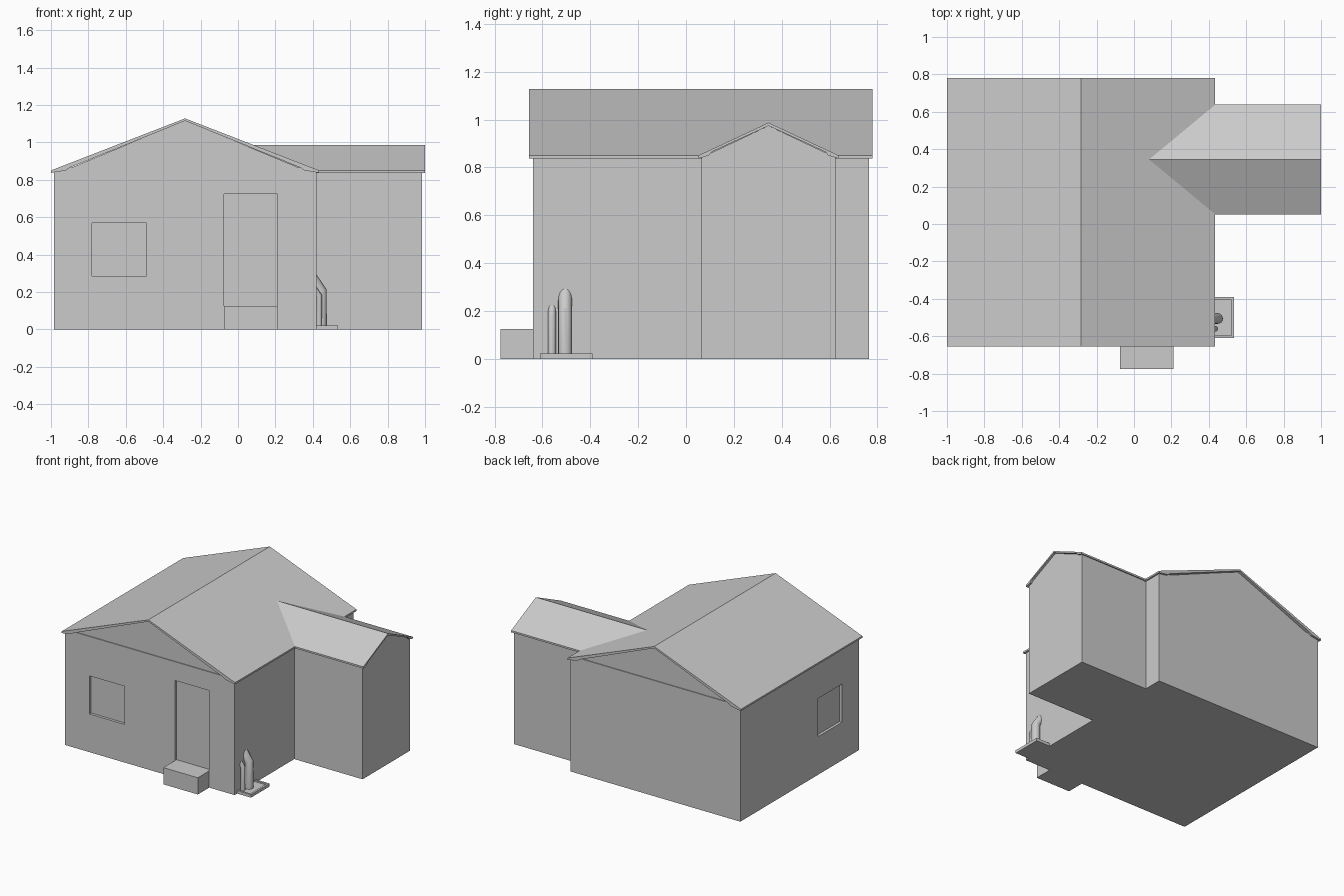
import bpy, bmesh
from mathutils import Vector

cube = bpy.data.objects.get("Cube")
if cube:
    bpy.data.objects.remove(cube, do_unlink=True)

grey = bpy.data.materials.new("plain_grey")
grey.use_nodes = True
grey.diffuse_color = (0.6, 0.6, 0.6, 1)
grey.node_tree.nodes["Principled BSDF"].inputs["Base Color"].default_value = (0.6, 0.6, 0.6, 1)


def prism(name, outline, axis, start, end):
    """Extrude an outline of (across, z) points along x or y."""
    def place(a, z, t):
        return (t, a, z) if axis == "x" else (a, t, z)
    bm = bmesh.new()
    face = bm.faces.new([bm.verts.new(place(a, z, start)) for a, z in outline])
    moved = bmesh.ops.extrude_face_region(bm, geom=[face])["geom"]
    bmesh.ops.translate(bm, vec=Vector(place(0, 0, end - start)),
                        verts=[v for v in moved if isinstance(v, bmesh.types.BMVert)])
    bmesh.ops.recalc_face_normals(bm, faces=bm.faces[:])
    mesh = bpy.data.meshes.new(name)
    bm.to_mesh(mesh)
    bm.free()
    mesh.materials.append(grey)
    obj = bpy.data.objects.new(name, mesh)
    bpy.context.collection.objects.link(obj)
    return obj


def box(name, x, y, z):
    return prism(name, [(x[0], z[0]), (x[1], z[0]), (x[1], z[1]), (x[0], z[1])], "y", *y)


def cut(obj, x, y, z):
    """Sink a rectangular recess into an object."""
    cutter = box("recess_cutter", x, y, z)
    cutter.hide_render = True
    mod = obj.modifiers.new("recess", "BOOLEAN")
    mod.operation = "DIFFERENCE"
    mod.solver = "EXACT"
    mod.object = cutter
    bpy.context.view_layer.objects.active = obj
    bpy.ops.object.modifier_apply(modifier=mod.name)
    bpy.data.objects.remove(cutter, do_unlink=True)


def roof(name, mid, half, peak, foot, axis, start, end):
    """Thin gabled roof with boxed eaves, symmetric about mid."""
    eave, top = 0.85, peak - 0.013
    right = [(half, eave), (half, 0.837), (half - foot * 0.8, 0.85), (half - foot, 0.865)]
    outline = [(mid, peak)] + [(mid + a, z) for a, z in right] + [(mid, top)]
    outline += [(mid - a, z) for a, z in reversed(right)]
    return prism(name, outline, axis, start, end)


# Main house walls and gable
MID = -0.283
walls = prism("main_walls", [(-0.985, 0), (0.42, 0), (0.42, 0.839), (0.337, 0.865),
                             (-0.903, 0.865), (-0.985, 0.839)], "y", -0.64, 0.765)
prism("main_gable", [(-0.903, 0.86), (0.337, 0.86), (MID, 1.117)], "y", -0.634, 0.759)

# Recessed openings
cut(walls, (-0.78, -0.49), (-0.7, -0.62), (0.285, 0.57))
cut(walls, (-0.075, 0.21), (-0.7, -0.62), (0.125, 0.725))
cut(walls, (-1.1, -0.965), (-0.435, -0.155), (0.285, 0.57))

# Side wing
WING = 0.345
prism("wing_walls", [(0.065, 0), (0.625, 0), (0.625, 0.842), (WING, 0.974), (0.065, 0.842)],
      "x", 0.40, 0.985)

# Roofs
roof("main_roof", MID, 0.717, 1.128, 0.1, "y", -0.655, 0.78)
roof("wing_roof", WING, 0.293, 0.987, 0.055, "x", 0.06, 1.0)

# Door step
box("door_step", (-0.075, 0.21), (-0.775, -0.63), (0, 0.125))

# Drain tray with raised rim
tray = box("drain_tray", (0.41, 0.535), (-0.61, -0.39), (0, 0.022))
cut(tray, (0.3, 0.52), (-0.595, -0.405), (0.012, 0.1))


# Bent pipes running from the tray into the wall
def pipe(name, x, y, radius, bend):
    curve = bpy.data.curves.new(name, "CURVE")
    curve.dimensions = "3D"
    curve.bevel_depth = radius
    curve.bevel_resolution = 6
    curve.use_fill_caps = True
    spline = curve.splines.new("POLY")
    spline.points.add(2)
    path = [(x, y, 0.005), (x, y, bend), (x - 0.06, y, bend + 0.087)]
    for point, co in zip(spline.points, path):
        point.co = (*co, 1)
    curve.materials.append(grey)
    obj = bpy.data.objects.new(name, curve)
    bpy.context.collection.objects.link(obj)
    bpy.ops.object.select_all(action="DESELECT")
    obj.select_set(True)
    bpy.context.view_layer.objects.active = obj
    bpy.ops.object.convert(target="MESH")
    bpy.ops.object.shade_smooth_by_angle()


pipe("large_pipe", 0.446, -0.505, 0.029, 0.205)
pipe("small_pipe", 0.433, -0.56, 0.016, 0.18)
